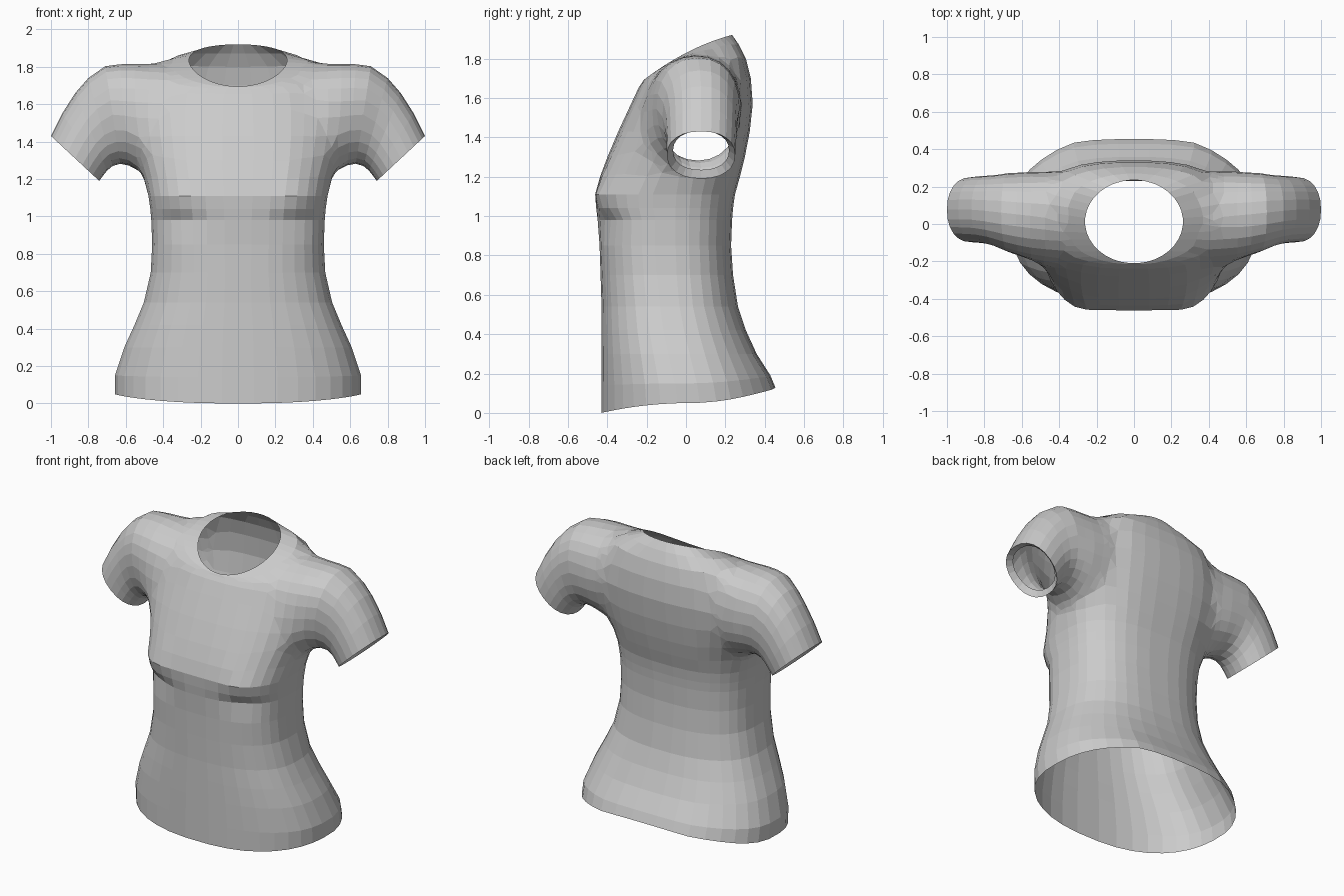
import bpy, bmesh, math
from mathutils import Vector

if "Cube" in bpy.data.objects:
    bpy.data.objects.remove(bpy.data.objects["Cube"])

SEG = 36


def power(v, e):
    return math.copysign(abs(v) ** e, v)


def loft(bm, rings, end_a, end_b):
    """Skin closed rings and close both ends with a fan around a centre point."""
    rows = [[bm.verts.new(p) for p in r] for r in rings]
    for a, b in zip(rows, rows[1:]):
        for i in range(len(a)):
            j = (i + 1) % len(a)
            bm.faces.new((a[i], a[j], b[j], b[i]))
    for row, c in ((rows[0], end_a), (rows[-1], end_b)):
        v = bm.verts.new(c)
        for i in range(len(row)):
            bm.faces.new((row[i], row[(i + 1) % len(row)], v))


def make(name, bm):
    bmesh.ops.recalc_face_normals(bm, faces=bm.faces)
    me = bpy.data.meshes.new(name)
    bm.to_mesh(me)
    bm.free()
    ob = bpy.data.objects.new(name, me)
    bpy.context.collection.objects.link(ob)
    return ob


def mean(pts):
    return sum(pts, Vector()) / len(pts)


# Torso rings: half width, front y, back y, z at front / side / back, squareness
TORSO = [
    (.66, -.43, .455, .00, .05, .13, .84), (.66, -.43, .43, .14, .15, .19, .84),
    (.61, -.43, .36, .30, .30, .30, .82), (.555, -.43, .305, .42, .42, .42, .80),
    (.505, -.43, .265, .54, .54, .54, .80), (.468, -.435, .24, .70, .70, .70, .78),
    (.46, -.44, .23, .85, .85, .85, .76), (.465, -.45, .235, .98, .98, .98, .76),
    (.47, -.457, .24, 1.04, 1.04, 1.04, .75), (.48, -.462, .25, 1.11, 1.11, 1.11, .75),
    (.50, -.437, .275, 1.20, 1.20, 1.20, .75), (.53, -.40, .30, 1.30, 1.30, 1.30, .76),
    (.555, -.345, .325, 1.43, 1.43, 1.43, .78), (.565, -.28, .34, 1.57, 1.57, 1.57, .8),
    (.555, -.24, .33, 1.655, 1.70, 1.70, .82), (.51, -.222, .305, 1.68, 1.795, 1.80, .87),
    (.39, -.216, .27, 1.69, 1.83, 1.87, .94), (.262, -.21, .235, 1.695, 1.835, 1.92, 1),
]


def torso_ring(w, yf, yb, zf, zs, zb, e):
    pts = []
    for i in range(SEG):
        t = 2 * math.pi * (i + .5) / SEG
        c, s = power(math.cos(t), e), power(math.sin(t), e)
        x, y = w * c, (yf + yb) / 2 + s * (yb - yf) / 2
        z = zs + s * (zb - zf) / 2 + s * s * ((zf + zb) / 2 - zs)
        if zs < .2:   # hem stays level along the sides
            z = zs + s * s * ((zb if s > 0 else zf) - zs)
        side = math.exp(-((abs(x) - .32) / .12) ** 2)
        if s < 0:   # bust and the fold below it
            y -= .03 * side * math.exp(-((z - 1.10) / (.15 if z > 1.1 else .07)) ** 2)
            y += .022 * side * math.exp(-((z - .98) / .03) ** 2)
        elif z < .5:  # seat of the back hem
            y += .02 * side * (1 - z / .5)
        pts.append(Vector((x, y, z)))
    return pts


torso_rings = [torso_ring(*r) for r in TORSO]
hem_c, neck_c = mean(torso_rings[0]), mean(torso_rings[-1])
bm = bmesh.new()
loft(bm, torso_rings, hem_c, neck_c)
shirt = make("shirt", bm)

# Sleeve rings: top x, z, bottom x, z, front y, back y
SLEEVE = [
    (.40, 1.80, .42, 1.30, -.20, .26), (.49, 1.835, .49, 1.23, -.235, .315),
    (.56, 1.835, .545, 1.235, -.215, .305), (.63, 1.828, .59, 1.272, -.185, .288),
    (.71, 1.803, .63, 1.285, -.15, .272), (.80, 1.74, .67, 1.27, -.12, .262),
    (.87, 1.66, .70, 1.245, -.105, .258), (.94, 1.55, .72, 1.22, -.10, .255),
    (1.0, 1.43, .742, 1.19, -.097, .25),
]


def sleeve_ring(xt, zt, xb, zb, yf, yb, n=24):
    pts = []
    for i in range(n):
        t = 2 * math.pi * i / n
        c, s = power(math.cos(t), .9), power(math.sin(t), .9)
        pts.append(Vector(((xt + xb) / 2 + c * (xt - xb) / 2, (yf + yb) / 2 + s * (yb - yf) / 2,
                           (zt + zb) / 2 + c * (zt - zb) / 2)))
    return pts


arm_rings = [sleeve_ring(*r) for r in SLEEVE]
# turned-in cuff edge
cuff_mid = mean(arm_rings[-1])
inward = Vector((-.02, 0, .023))
arm_rings.append([cuff_mid + (p - cuff_mid) * .82 + inward for p in arm_rings[-1]])
cuff_c = mean(arm_rings[-1])
bm = bmesh.new()
for m in (1, -1):
    flip = [[Vector((p.x * m, p.y, p.z)) for p in r] for r in arm_rings]
    loft(bm, flip, mean(flip[0]), mean(flip[-1]))
sleeves = make("sleeves", bm)

# Join the sleeves to the torso
mod = shirt.modifiers.new("join", 'BOOLEAN')
mod.operation, mod.solver, mod.object = 'UNION', 'EXACT', sleeves
bpy.context.view_layer.objects.active = shirt
bpy.ops.object.modifier_apply(modifier="join")
bpy.data.objects.remove(sleeves)

# Open the hem, neck and cuffs, then blend the armhole seams
bm = bmesh.new()
bm.from_mesh(shirt.data)
mirror_cuff = Vector((-cuff_c.x, cuff_c.y, cuff_c.z))
ends = [min(bm.verts, key=lambda v: (v.co - c).length) for c in (hem_c, neck_c, cuff_c, mirror_cuff)]
bmesh.ops.delete(bm, geom=ends, context='VERTS')


def seam_verts(low, high):
    return [v for v in bm.verts if low < abs(v.co.x) < high and v.co.z > 1.17 and not v.is_boundary]


bmesh.ops.remove_doubles(bm, verts=seam_verts(.36, .62), dist=.03)
bmesh.ops.triangulate(bm, faces=[f for f in bm.faces if len(f.verts) > 4])
for low, high in ((.36, .62),) * 5 + ((.32, .66),) * 3:
    bmesh.ops.smooth_vert(bm, verts=seam_verts(low, high), factor=.5,
                          use_axis_x=True, use_axis_y=True, use_axis_z=True)
bmesh.ops.recalc_face_normals(bm, faces=bm.faces)
bm.to_mesh(shirt.data)
bm.free()
